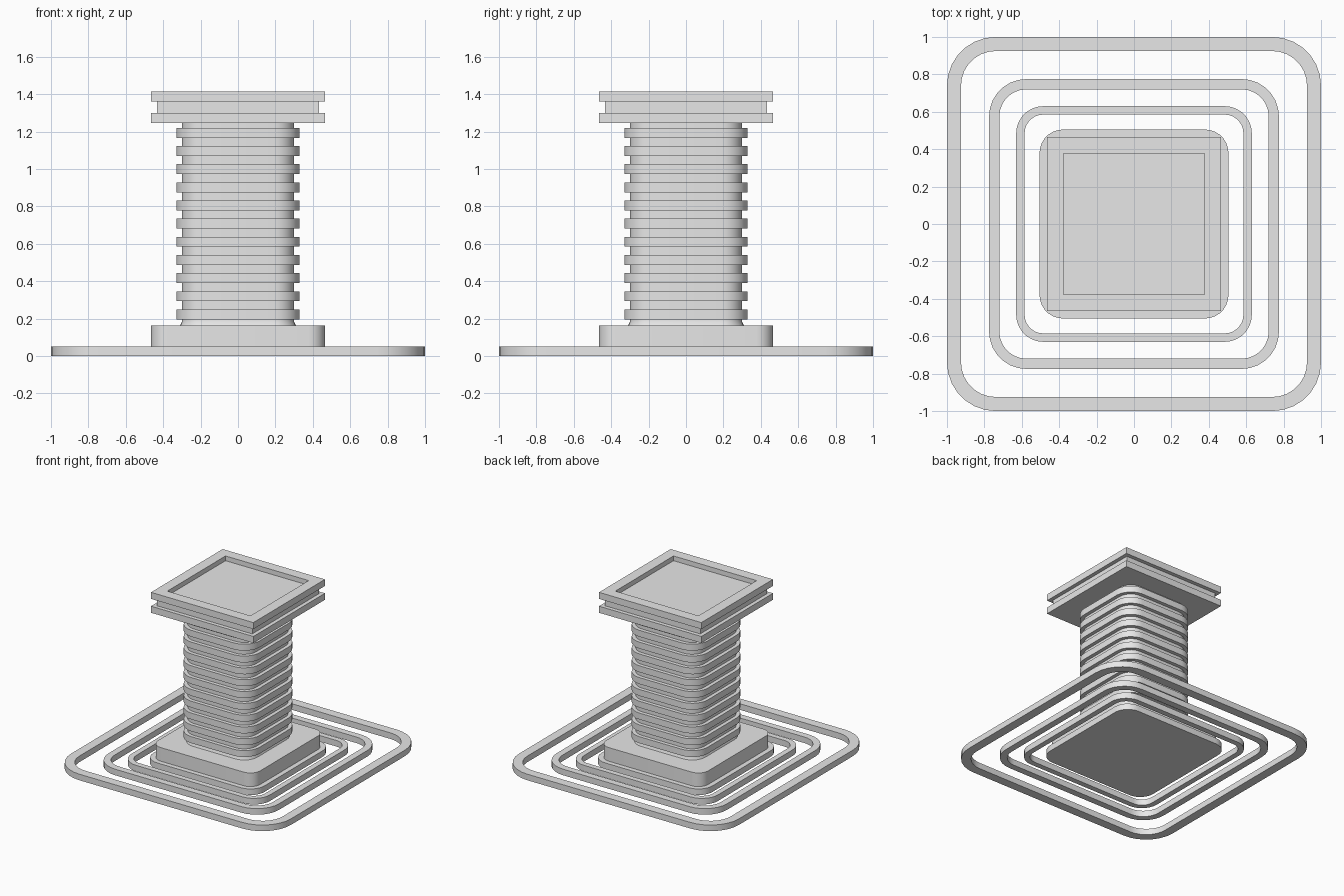
import bpy
import bmesh
from math import cos, sin, pi, radians

if "Cube" in bpy.data.objects:
    bpy.data.objects.remove(bpy.data.objects["Cube"], do_unlink=True)

GREY = (0.8, 0.8, 0.8, 1)
stone = bpy.data.materials.new("light_grey")
stone.use_nodes = True
stone.diffuse_color = GREY
stone.node_tree.nodes["Principled BSDF"].inputs["Base Color"].default_value = GREY


def rounded_square(half, radius, steps=7):
    """Counter-clockwise outline; a zero radius gives a plain square."""
    centre = half - radius
    points = []
    for corner in range(4):
        start = corner * pi / 2
        cx = centre if corner in (0, 3) else -centre
        cy = centre if corner in (0, 1) else -centre
        if radius == 0:
            points.append((cx, cy))
            continue
        for i in range(steps + 1):
            a = start + i / steps * pi / 2
            points.append((cx + radius * cos(a), cy + radius * sin(a)))
    return points


def loft(name, sections, closed=False):
    """Skin (half width, corner radius, height) sections; closed makes a frame."""
    bm = bmesh.new()
    loops = [[bm.verts.new((x, y, z)) for x, y in rounded_square(half, radius)]
             for half, radius, z in sections]
    pairs = list(zip(loops, loops[1:]))
    if closed:
        pairs.append((loops[-1], loops[0]))
    else:
        bm.faces.new(loops[0][::-1])
        bm.faces.new(loops[-1])
    for low, high in pairs:
        for i in range(len(low)):
            j = (i + 1) % len(low)
            bm.faces.new((low[i], low[j], high[j], high[i]))
    bmesh.ops.recalc_face_normals(bm, faces=bm.faces)
    mesh = bpy.data.meshes.new(name)
    bm.to_mesh(mesh)
    bm.free()
    mesh.materials.append(stone)
    obj = bpy.data.objects.new(name, mesh)
    bpy.context.collection.objects.link(obj)
    bpy.ops.object.select_all(action="DESELECT")
    obj.select_set(True)
    bpy.context.view_layer.objects.active = obj
    bpy.ops.object.shade_smooth_by_angle(angle=radians(30))
    return obj


# Ground frames around the pedestal
STEP = 0.05
frames = {"outer_frame": (1.0, 0.925, 0.26),
          "middle_frame": (0.775, 0.72, 0.2),
          "inner_frame": (0.63, 0.585, 0.145)}
for name, (outer, inner, radius) in frames.items():
    inner_radius = radius - (outer - inner)
    loft(name, [(outer, radius, 0), (outer, radius, STEP),
                (inner, inner_radius, STEP), (inner, inner_radius, 0)], closed=True)

# Foot plate and plinth block
loft("foot_plate", [(0.505, 0.125, 0), (0.505, 0.125, STEP)])
loft("plinth", [(0.465, 0.09, STEP), (0.465, 0.09, 0.162)])

# Ribbed shaft
CORE, RIB = (0.3, 0.11), (0.33, 0.14)
shaft = [(0.31, 0.12, 0.162), (*CORE, 0.185)]
for i in range(11):
    low = 0.196 + i * 0.0971
    high = low + 0.053
    shaft += [(*CORE, low), (*RIB, low), (*RIB, high), (*CORE, high)]
shaft.append((*CORE, 1.246))
loft("ribbed_shaft", shaft)

# Square capital with a groove around it and a sunken top
WIDE, NECK, PANEL = 0.465, 0.433, 0.378
loft("capital", [(WIDE, 0, 1.246), (WIDE, 0, 1.3), (NECK, 0, 1.3), (NECK, 0, 1.36),
                 (WIDE, 0, 1.36), (WIDE, 0, 1.414), (PANEL, 0, 1.414), (PANEL, 0, 1.375)])
